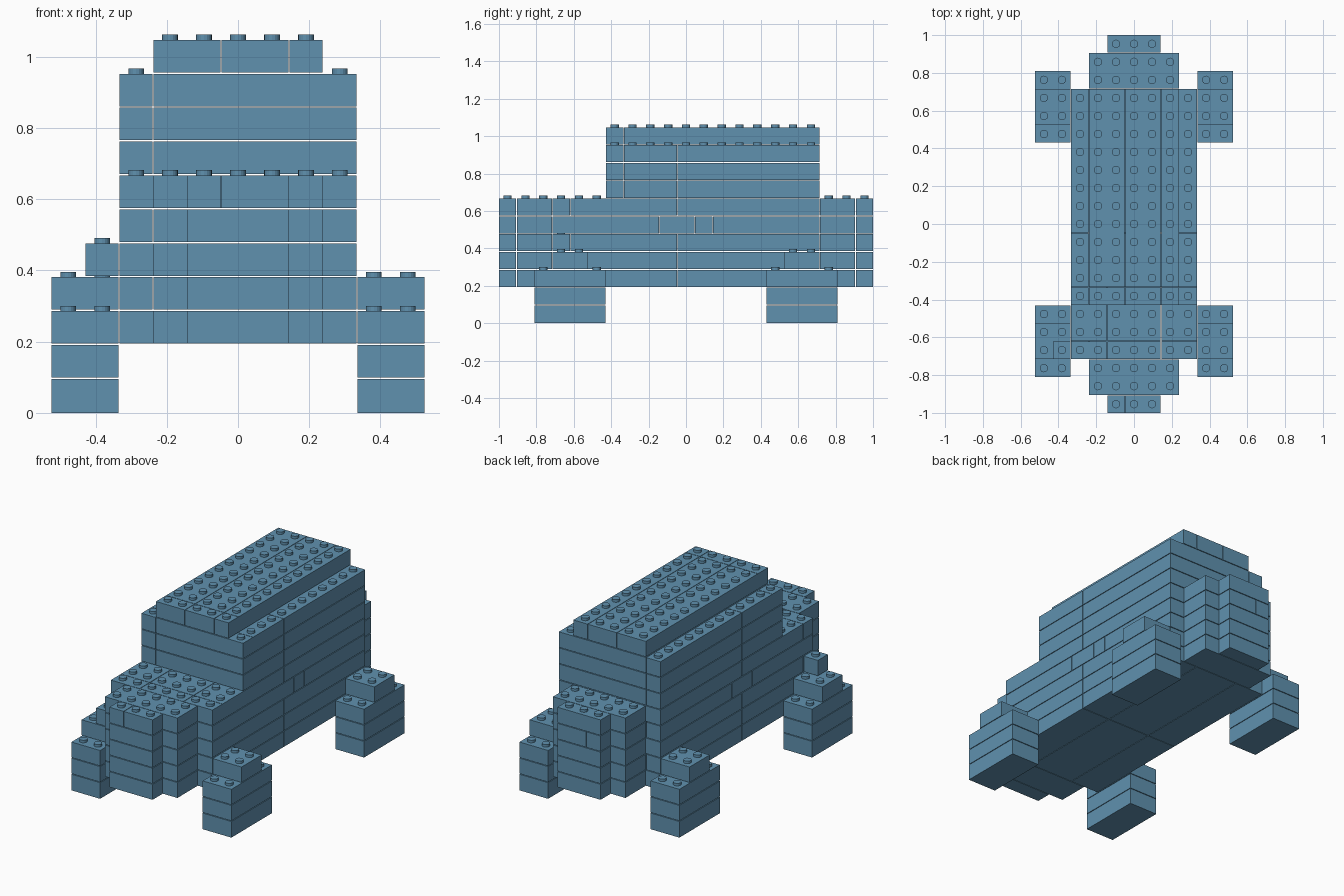
import bpy, bmesh, math
from mathutils import Matrix

if "Cube" in bpy.data.objects:
    bpy.data.objects.remove(bpy.data.objects["Cube"])

GAP, VGAP = 0.003, 0.004
P = (2 + GAP) / 21            # stud pitch
H = 2 / 21                    # layer height
STUD_R, STUD_H = 0.022, 0.015

blue = bpy.data.materials.new("steel blue")
blue.diffuse_color = (0.117, 0.283, 0.429, 1)
blue.use_nodes = True
blue.node_tree.nodes["Principled BSDF"].inputs["Base Color"].default_value = blue.diffuse_color

parts = {}                    # part name -> bricks (x0, x1, y0, y1, layer), inclusive cells


def brick(part, x0, x1, y0, y1, layer):
    parts.setdefault(part, []).append((x0, x1, y0, y1, layer))


def slab(part, xs, ys, layer):
    """Grid of bricks; xs and ys list the first cell of each brick plus the end cell."""
    for x0, x1 in zip(xs, xs[1:]):
        for y0, y1 in zip(ys, ys[1:]):
            brick(part, x0, x1 - 1, y0, y1 - 1, layer)


# Wheels: three full layers with a smaller mudguard block on top
for sx, side in ((-1, "left"), (1, "right")):
    for sy, end in ((-1, "front"), (1, "back")):
        x0, x1 = sorted((4 * sx, 5 * sx))
        y0, y1 = sorted((5 * sy, 8 * sy))
        for layer in range(3):
            brick(f"{end}_{side}_wheel", x0, x1, y0, y1, layer)
        y0, y1 = sorted((6 * sy, 7 * sy))
        brick(f"{end}_{side}_mudguard", x0, x1, y0, y1, 3)
brick("spare_block", -4, -4, -7, -7, 4)

# Hull: main body with stepped nose and tail
hull_y = {2: [-7, 0, 8], 3: [-7, 0, 8], 4: [-7, -6, 0, 8],
          5: [-7, -1, 1, 2, 8], 6: [-7, -6, 0, 8]}
for layer, ys in hull_y.items():
    slab("hull", [-3, -2, 2, 4] if layer % 2 else [-3, -1, 2, 4], ys, layer)
    for sy, end in ((-1, "nose"), (1, "tail")):
        y0, y1 = sorted((8 * sy, 9 * sy))
        brick(end, -2, 2, y0, y1, layer)
        if layer == (6 if sy < 0 else 5):
            brick(end + "_tip", -1, -1, 10 * sy, 10 * sy, layer)
            brick(end + "_tip", 0, 1, 10 * sy, 10 * sy, layer)
        else:
            brick(end + "_tip", -1, 1, 10 * sy, 10 * sy, layer)

# Cabin and narrower roof
for layer in (7, 8, 9):
    slab("cabin", [-3, -2, 4], [-4, -3, 0, 8], layer)
slab("roof", [-2, 0, 2, 3], [-4, -3, 8], 10)

# Cells in use, so that studs appear only where nothing sits above
filled = {(x, y, k) for bricks in parts.values() for x0, x1, y0, y1, k in bricks
          for x in range(x0, x1 + 1) for y in range(y0, y1 + 1)}


def build(name, bricks):
    bm = bmesh.new()
    for x0, x1, y0, y1, k in bricks:
        size = ((x1 - x0 + 1) * P - GAP, (y1 - y0 + 1) * P - GAP, H - VGAP)
        top = (k + 1) * H
        z0 = k * H + (VGAP if k else 0)
        centre = ((x0 + x1) / 2 * P, (y0 + y1) / 2 * P, (z0 + top) / 2)
        bmesh.ops.create_cube(bm, size=1, matrix=Matrix.Translation(centre)
                              @ Matrix.Diagonal((size[0], size[1], top - z0, 1)))
        for x in range(x0, x1 + 1):
            for y in range(y0, y1 + 1):
                if (x, y, k + 1) not in filled:
                    bmesh.ops.create_cone(
                        bm, cap_ends=True, segments=16, radius1=STUD_R, radius2=STUD_R,
                        depth=STUD_H, matrix=Matrix.Translation((x * P, y * P, top + STUD_H / 2)))
    mesh = bpy.data.meshes.new(name)
    bm.to_mesh(mesh)
    bm.free()
    mesh.materials.append(blue)
    bpy.context.collection.objects.link(bpy.data.objects.new(name, mesh))


for name, bricks in parts.items():
    build(name, bricks)
